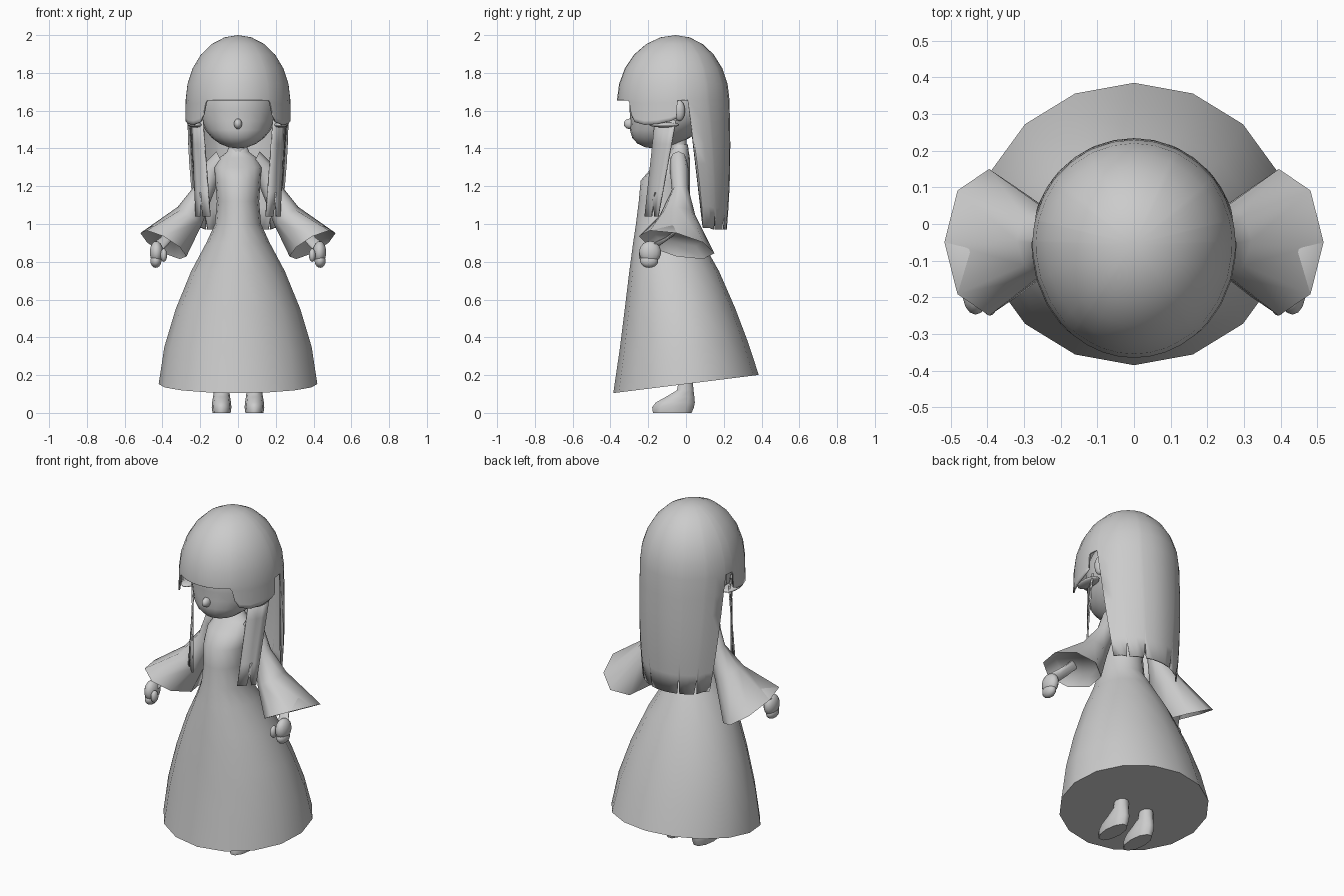
import bpy, bmesh, math
from mathutils import Vector

if "Cube" in bpy.data.objects:
    bpy.data.objects.remove(bpy.data.objects["Cube"])

GREY = (0.6, 0.6, 0.6, 1)
mat = bpy.data.materials.new("plain grey")
mat.use_nodes = True
mat.diffuse_color = GREY
mat.node_tree.nodes["Principled BSDF"].inputs["Base Color"].default_value = GREY


def finish(bm, name, angle=60, recalc=True):
    """Turn a bmesh into a named, smooth shaded object."""
    if recalc:
        bmesh.ops.recalc_face_normals(bm, faces=bm.faces)
    mesh = bpy.data.meshes.new(name)
    bm.to_mesh(mesh)
    bm.free()
    mesh.materials.append(mat)
    obj = bpy.data.objects.new(name, mesh)
    bpy.context.collection.objects.link(obj)
    bpy.ops.object.select_all(action='DESELECT')
    obj.select_set(True)
    bpy.context.view_layer.objects.active = obj
    bpy.ops.object.shade_smooth_by_angle(angle=math.radians(angle))
    return obj


def loft(name, rings, angle=60):
    """Skin a closed tube through rings of points and cap both ends."""
    bm = bmesh.new()
    loops = [[bm.verts.new(p) for p in ring] for ring in rings]
    n = len(loops[0])
    for a, b in zip(loops, loops[1:]):
        for i in range(n):
            j = (i + 1) % n
            bm.faces.new((a[i], a[j], b[j], b[i]))
    bm.faces.new(loops[0])
    bm.faces.new(loops[-1])
    return finish(bm, name, angle)


def oval(centre, u, v, n):
    """Ring of points around a centre, spanned by two half axes."""
    c, u, v = Vector(centre), Vector(u), Vector(v)
    return [c + u * math.cos(t) + v * math.sin(t)
            for t in (2 * math.pi * i / n for i in range(n))]


def ball(name, centre, size, shape=None, segments=14):
    bm = bmesh.new()
    bmesh.ops.create_uvsphere(bm, u_segments=segments, v_segments=segments * 2 // 3, radius=1)
    for v in bm.verts:
        v.co = Vector(centre) + Vector([a * b for a, b in zip(v.co, size)])
        if shape:
            shape(v.co)
    return finish(bm, name, 80)


# Dress: height, half width, front, back, hem tilt
dress = [(1.42, .045, -.07, .01, 0), (1.38, .06, -.085, .015, 0),
         (1.35, .10, -.11, .02, 0), (1.30, .125, -.18, .02, 0),
         (1.23, .12, -.24, .02, 0), (1.12, .112, -.25, .02, 0),
         (1.0, .122, -.265, .03, 0), (.9, .168, -.28, .09, 0),
         (.75, .248, -.30, .175, 0), (.55, .33, -.325, .26, .02),
         (.35, .39, -.352, .33, .06), (.153, .42, -.385, .385, .125)]
rings = []
for z, w, front, back, tilt in dress:
    ring = oval((0, (front + back) / 2, z), (w, 0, 0), (0, (back - front) / 2, 0), 16)
    for p in ring:
        p.z += tilt * p.y
    rings.append(ring)
loft("dress", rings)


# Head with the jaw pushed forward, and nose
def jaw(p):
    p.y -= max(0, 1.56 - p.z) * .6


ball("head", (0, -.07, 1.625), (.21, .23, .225), jaw, 20)
ball("nose", (0, -.295, 1.53), (.022, .035, .028))
loft("neck", [oval((0, -.04, z), (.042, 0, 0), (0, .045, 0), 10) for z in (1.36, 1.5)])

# Hair: angle from the front and lower edge height of each strand column
half = [(0, 1.655), (9, 1.655), (18, 1.655), (27, 1.655), (36, 1.655), (38, 1.64),
        (41, 1.58), (46, 1.54), (58, 1.525), (72, 1.53), (85, 1.545), (91, 1.56),
        (92, 1.655), (98, 1.655), (103, 1.655), (104, .98), (116, .98), (125, .97),
        (127, 1.06), (129, .97), (141, .97), (152, .97), (154, 1.08), (156, .97), (168, .97)]
columns = half + [(180, .97)] + [(360 - a, z) for a, z in reversed(half[1:])]


def hair_point(angle, z):
    side = 1 if angle <= 180 else -1
    a = min(angle, 360 - angle)
    if z > 1.65:
        s = math.sqrt(max(0, 1 - ((z - 1.65) / .35) ** 2))
    else:
        drop = (1.65 - z) / .68
        s = 1 + .02 * math.sin(drop * math.pi) - .05 * drop ** 3
        if a > 103:
            a += (180 - a) * .25 * drop
    a = math.radians(a)
    depth = .31 if math.cos(a) > 0 else .285
    return Vector((side * .277 * s * math.sin(a), -.055 - depth * s * math.cos(a), z))


bm = bmesh.new()
crown = bm.verts.new((0, -.055, 2))
grid = []
for a, low in columns:
    heights = [1.65 + .35 * math.cos(math.radians(t)) for t in (15, 30, 45, 60, 75)]
    heights += [1.66 + (low - 1.66) * k / 6 for k in range(7)]
    grid.append([bm.verts.new(hair_point(a, z)) for z in heights])
for a, b in zip(grid, grid[1:] + grid[:1]):
    bm.faces.new((crown, a[0], b[0]))
    for i in range(len(a) - 1):
        bm.faces.new((a[i], a[i + 1], b[i + 1], b[i]))
hair = finish(bm, "long_hair")
shell = hair.modifiers.new("thickness", 'SOLIDIFY')
shell.thickness = .008

# Paired parts
for side, label in ((1, "left"), (-1, "right")):
    def at(x, y, z):
        return Vector((side * x, y, z))

    # Flared sleeve with a recessed opening
    sleeve = [((.09, -.04, 1.335), (.025, 0, .05), (0, .045, 0)),
              ((.14, -.035, 1.28), (.045, 0, .035), (0, .05, 0)),
              ((.18, -.03, 1.18), (.048, 0, .025), (0, .045, 0)),
              ((.255, -.045, 1.045), (.065, 0, .045), (0, .095, 0)),
              ((.395, -.05, .89), (.122, 0, .062), (0, .2, -.045)),
              ((.365, -.048, .94), (.09, 0, .05), (0, .14, -.03))]
    loft(label + "_sleeve", [oval(at(*c), at(*u), at(*v), 8) for c, u, v in sleeve], 70)

    # Forearm and curled hand
    arm = [((.35, -.05, .96), .03), ((.39, -.12, .91), .03), ((.425, -.18, .88), .034)]
    loft(label + "_forearm", [oval(at(*c), at(r, 0, 0), at(0, r * .6, r * .8), 8) for c, r in arm])
    ball(label + "_palm", at(.432, -.19, .85), (.036, .058, .06))
    ball(label + "_fingers", at(.435, -.195, .805), (.03, .048, .037))
    ball(label + "_thumb", at(.393, -.225, .835), (.018, .025, .035))

    # Leg and shoe: height, front, back, half width
    foot = [(0, -.18, .035, .048), (.03, -.185, .048, .052), (.055, -.165, .052, .05),
            (.085, -.11, .048, .045), (.12, -.05, .042, .04), (.2, -.035, .035, .038)]
    loft(label + "_foot", [oval(at(.087, (f + b) / 2, z), at(w, 0, 0), at(0, (b - f) / 2, 0), 10)
                           for z, f, b, w in foot])

    # Ear and hair tie
    ball(label + "_ear", at(.215, -.035, 1.6), (.025, .03, .055))
    ball(label + "_hair_tie", at(.225, -.115, 1.525), (.04, .08, .014))

    # Hanging side lock with a notched tip
    bm = bmesh.new()
    rows = []
    for k in range(5):
        t = k / 4
        front = at(.19 - .04 * t, -.165 - .055 * t, 1.55 - .51 * t)
        back = at(.25 - .025 * t, -.055 - .095 * t, 1.55 - .51 * t)
        rows.append([bm.verts.new(front.lerp(back, f)) for f in (0, .5, .62, .74, 1)])
    rows[-1][2].co.z += .09
    for a, b in zip(rows, rows[1:]):
        for i in range(4):
            bm.faces.new((a[i], a[i + 1], b[i + 1], b[i]))
    lock = finish(bm, label + "_side_lock")
    lock.modifiers.new("thickness", 'SOLIDIFY').thickness = .008
